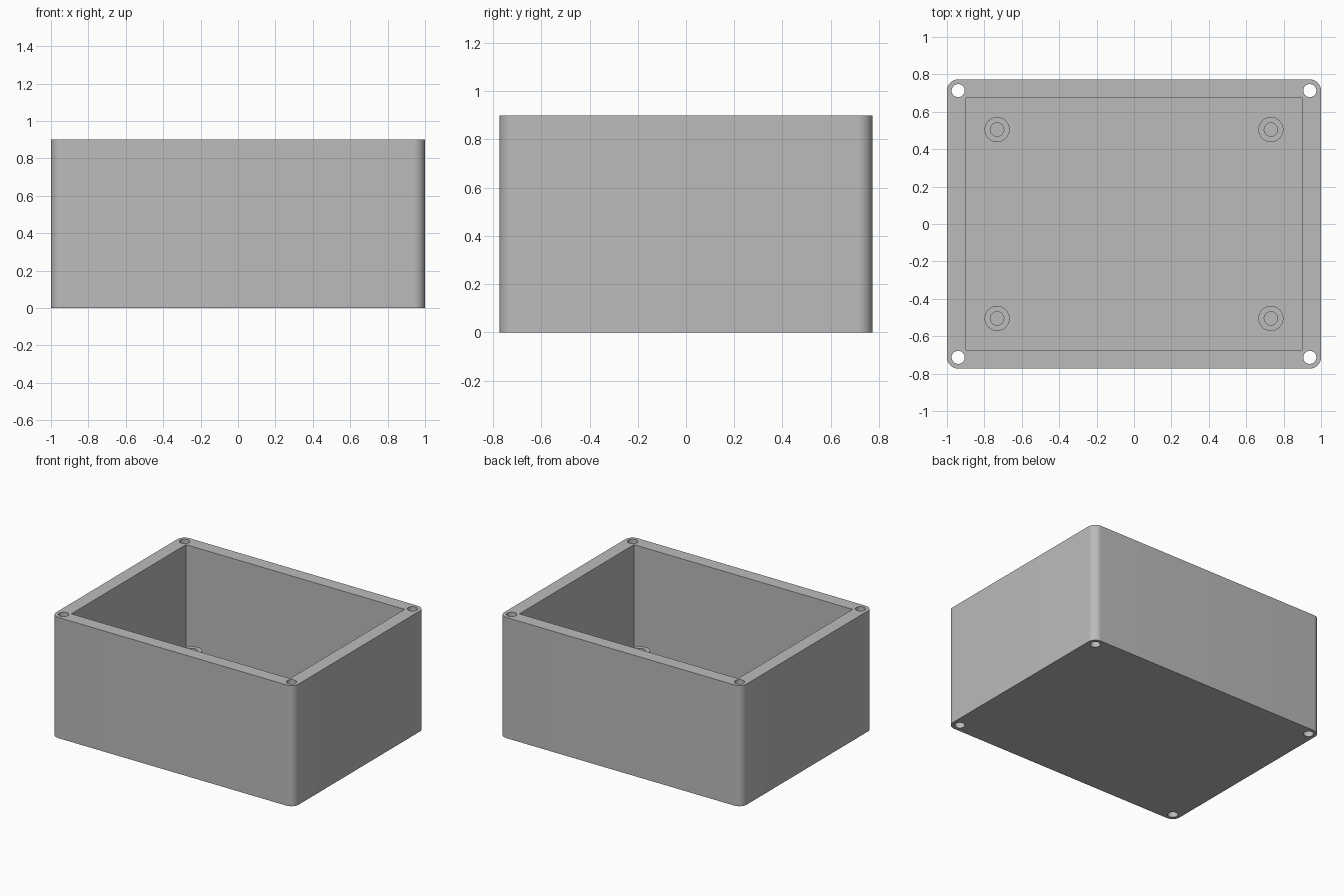
import bpy, bmesh, math
from mathutils import Vector

if "Cube" in bpy.data.objects:
    bpy.data.objects.remove(bpy.data.objects["Cube"], do_unlink=True)

HALF_X, HALF_Y, HEIGHT = 1.0, 0.773, 0.9
WALL, FLOOR, CORNER = 0.098, 0.1, 0.06
HOLE_R = 0.035
BOSS_TOP, BOSS_R, BORE_R = 0.22, 0.067, 0.036
SIGNS = [(1, 1), (-1, 1), (-1, -1), (1, -1)]

grey = bpy.data.materials.new("light grey plastic")
grey.use_nodes = True
colour = (0.5, 0.5, 0.5, 1)
grey.diffuse_color = colour
grey.node_tree.nodes["Principled BSDF"].inputs["Base Color"].default_value = colour


def make_object(name, bm):
    bmesh.ops.recalc_face_normals(bm, faces=bm.faces)
    mesh = bpy.data.meshes.new(name)
    bm.to_mesh(mesh)
    bm.free()
    mesh.materials.append(grey)
    obj = bpy.data.objects.new(name, mesh)
    bpy.context.collection.objects.link(obj)
    return obj


def activate(obj):
    bpy.ops.object.select_all(action="DESELECT")
    obj.select_set(True)
    bpy.context.view_layer.objects.active = obj


def prism(name, outlines, z0, z1):
    """Extrude each closed outline from z0 up to z1."""
    bm = bmesh.new()
    for outline in outlines:
        base = bm.faces.new([bm.verts.new((x, y, z0)) for x, y in outline])
        up = bmesh.ops.extrude_face_region(bm, geom=[base], use_keep_orig=True)
        verts = [v for v in up["geom"] if isinstance(v, bmesh.types.BMVert)]
        bmesh.ops.translate(bm, verts=verts, vec=Vector((0, 0, z1 - z0)))
    return make_object(name, bm)


def arc(cx, cy, r, start, sweep, steps):
    angles = [start + sweep * i / steps for i in range(steps + 1)]
    return [(cx + r * math.cos(a), cy + r * math.sin(a)) for a in angles]


def cut(target, cutter):
    mod = target.modifiers.new("cut", "BOOLEAN")
    mod.operation = "DIFFERENCE"
    mod.solver = "EXACT"
    mod.object = cutter
    activate(target)
    bpy.ops.object.modifier_apply(modifier=mod.name)
    bpy.data.objects.remove(cutter, do_unlink=True)


# Rounded outer block
outline = []
for i, (sx, sy) in enumerate(SIGNS):
    outline += arc(sx * (HALF_X - CORNER), sy * (HALF_Y - CORNER), CORNER,
                   i * math.pi / 2, math.pi / 2, 12)
body = prism("box_body", [outline], 0, HEIGHT)

# Sharp-cornered cavity
cavity = [(sx * (HALF_X - WALL), sy * (HALF_Y - WALL)) for sx, sy in SIGNS]
cut(body, prism("cavity_cutter", [cavity], FLOOR, HEIGHT + 0.1))

# Screw holes right through the corners
holes = [arc(sx * (HALF_X - CORNER), sy * (HALF_Y - CORNER), HOLE_R,
             0, math.tau, 32)[:-1] for sx, sy in SIGNS]
cut(body, prism("screw_hole_cutter", holes, -0.1, HEIGHT + 0.1))
activate(body)
bpy.ops.object.shade_smooth_by_angle(angle=math.radians(30))

# Hollow mounting posts on the floor
for (sx, sy), label in zip(SIGNS, ("back_left", "back_right", "front_right", "front_left")):
    bm = bmesh.new()
    profile = [(BOSS_R, FLOOR), (BOSS_R, BOSS_TOP), (BORE_R, BOSS_TOP), (BORE_R, FLOOR)]
    verts = [bm.verts.new((r, 0, z)) for r, z in profile]
    edges = [bm.edges.new(pair) for pair in zip(verts, verts[1:])]
    bmesh.ops.spin(bm, geom=verts + edges, axis=(0, 0, 1), cent=(0, 0, 0),
                   angle=math.tau, steps=32, use_merge=True)
    bmesh.ops.remove_doubles(bm, verts=bm.verts, dist=0.0001)
    # Normals point out of the solid ring
    post = make_object("mounting_post_" + label, bm)
    if next(p for p in post.data.polygons if p.center.z > BOSS_TOP - 0.001).normal.z < 0:
        post.data.flip_normals()
    post.location = (sx * 0.732, sy * 0.505, 0)
    activate(post)
    bpy.ops.object.shade_smooth_by_angle(angle=math.radians(30))
